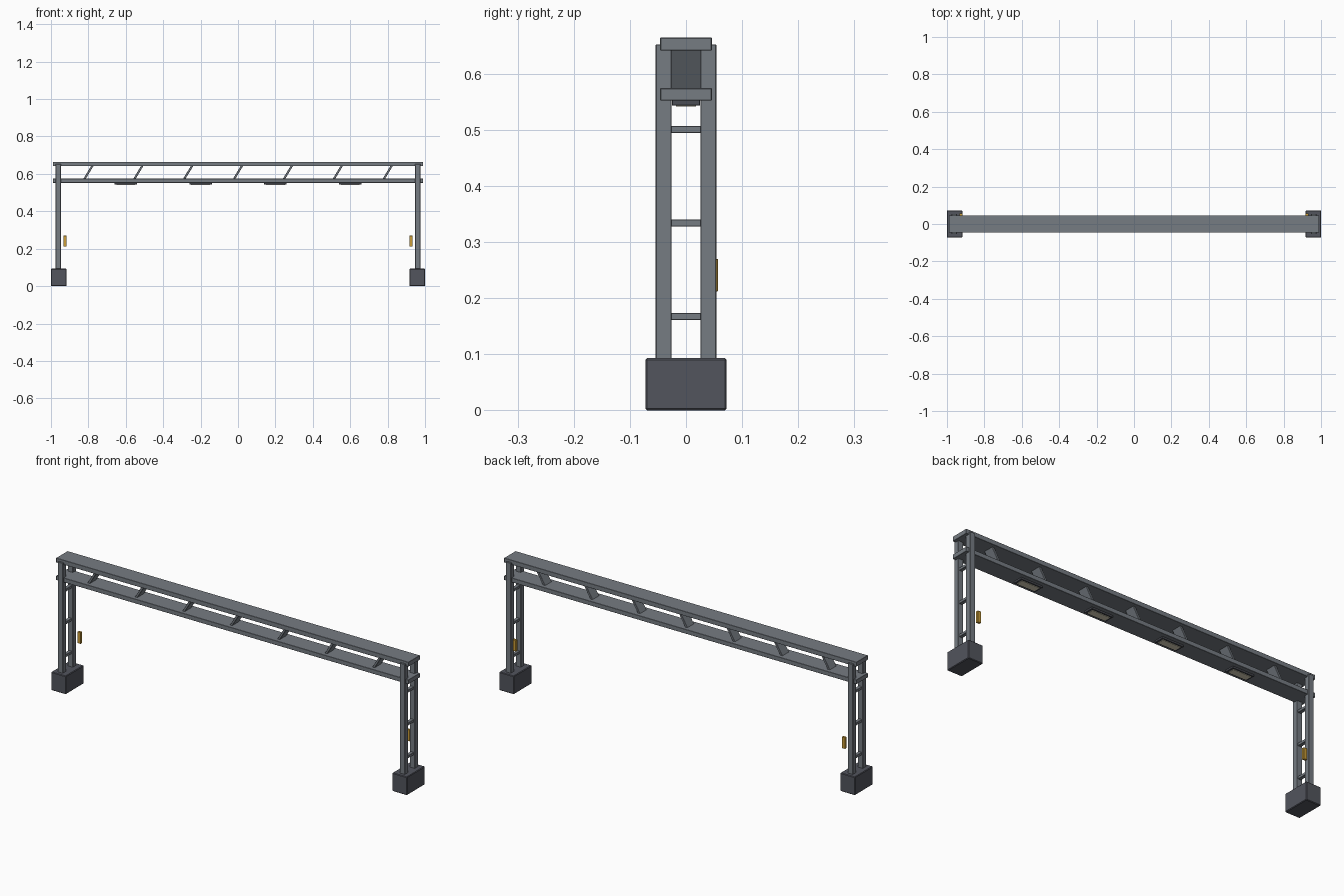
import bpy
import math

cube = bpy.data.objects.get("Cube")
if cube:
    bpy.data.objects.remove(cube, do_unlink=True)


def material(name, rgb):
    mat = bpy.data.materials.new(name)
    mat.use_nodes = True
    mat.diffuse_color = (*rgb, 1)
    bsdf = next(n for n in mat.node_tree.nodes if n.type == 'BSDF_PRINCIPLED')
    bsdf.inputs["Base Color"].default_value = (*rgb, 1)
    return mat


steel = material("steel grey", (0.18, 0.2, 0.225))
footing = material("dark footing", (0.085, 0.09, 0.11))
yellow = material("warning yellow", (0.6, 0.34, 0.04))
housing = material("lamp housing", (0.07, 0.075, 0.09))
lens = material("pale lens", (0.7, 0.66, 0.5))


def box(name, mat, center, size, tilt=0, bevel=0.001):
    """Box with softly chamfered edges, optionally tilted about y."""
    bpy.ops.mesh.primitive_cube_add(size=1, location=center)
    ob = bpy.context.object
    ob.name = name
    ob.scale = size
    bpy.ops.object.transform_apply(location=False, rotation=False, scale=True)
    ob.rotation_euler.y = tilt
    ob.data.materials.append(mat)
    mod = ob.modifiers.new("chamfer", 'BEVEL')
    mod.width = bevel
    mod.segments = 1
    return ob


# Support towers at both ends
for side, sx in (("left", 1), ("right", -1)):
    box(f"{side}_footing", footing, (sx * 0.9585, 0, 0.0465),
        (0.083, 0.145, 0.093), bevel=0.003)
    for end, sy in (("front", -1), ("back", 1)):
        box(f"{side}_{end}_post", steel, (sx * 0.961, sy * 0.04, 0.37),
            (0.028, 0.028, 0.564))
    for i in range(3):
        box(f"{side}_rung_{i + 1}", steel, (sx * 0.961, 0, 0.167 + i * 0.1667),
            (0.018, 0.06, 0.013))
    # Control box beside the back post
    box(f"{side}_control_box", yellow, (sx * 0.925, 0.051, 0.241),
        (0.018, 0.012, 0.058))

# Horizontal beams of the truss
box("top_beam", steel, (0, 0, 0.6525), (1.98, 0.092, 0.023))
box("lower_beam", steel, (0, 0, 0.563), (1.98, 0.092, 0.022))

# Leaning braces between the beams
for i in range(7):
    box(f"brace_{i + 1}", steel, ((i - 3) * 0.2667, 0, 0.6075),
        (0.011, 0.053, 0.09), tilt=math.radians(31))

# Lamps under the lower beam
for i in range(4):
    x = (i - 1.5) * 0.4
    box(f"lamp_housing_{i + 1}", housing, (x, 0, 0.548), (0.12, 0.05, 0.01))
    box(f"lamp_lens_{i + 1}", lens, (x, 0, 0.543), (0.1, 0.036, 0.004), bevel=0.0005)
